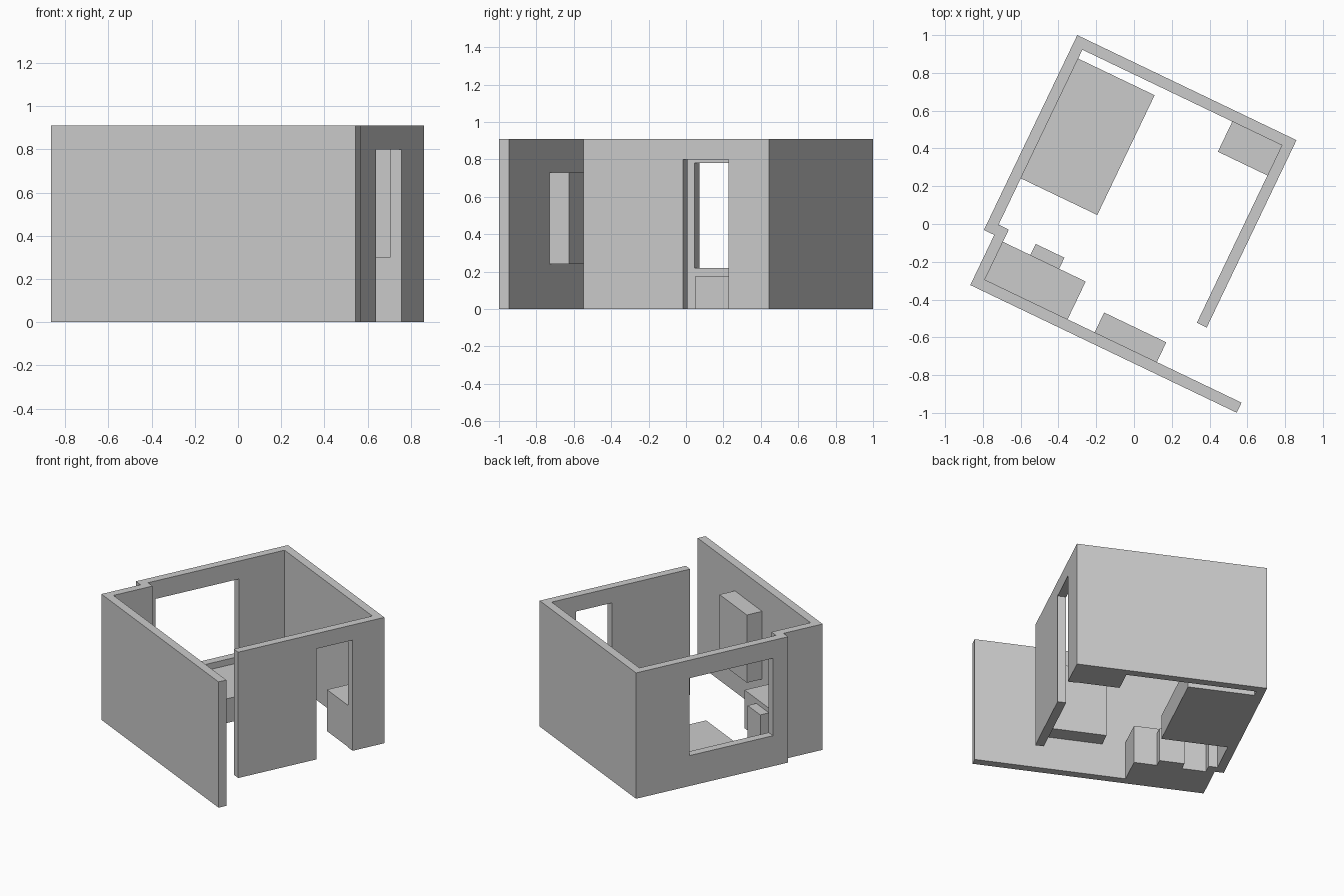
import bpy, bmesh
from math import radians
from mathutils import Matrix

if "Cube" in bpy.data.objects:
    bpy.data.objects.remove(bpy.data.objects["Cube"])

# The room is laid out on its own axes, then turned about z
TURN = Matrix.Rotation(radians(-25.6), 4, 'Z')
HEIGHT = 0.91


def prism(name, outline, z0, z1):
    """Extrude a floor-plan outline from z0 to z1."""
    bm = bmesh.new()
    face = bm.faces.new([bm.verts.new((x, y, z0)) for x, y in outline])
    ext = bmesh.ops.extrude_face_region(bm, geom=[face])
    top = [v for v in ext["geom"] if isinstance(v, bmesh.types.BMVert)]
    bmesh.ops.translate(bm, verts=top, vec=(0, 0, z1 - z0))
    bmesh.ops.recalc_face_normals(bm, faces=bm.faces)
    bm.transform(TURN)
    mesh = bpy.data.meshes.new(name)
    bm.to_mesh(mesh)
    bm.free()
    obj = bpy.data.objects.new(name, mesh)
    bpy.context.collection.objects.link(obj)
    return obj


def block(name, x0, x1, y0, y1, z0, z1):
    return prism(name, [(x0, y0), (x1, y0), (x1, y1), (x0, y1)], z0, z1)


# Wall strip: outer side first, then back along the inner side
walls = prism("walls", [
    (0.922, -0.666), (-0.642, -0.666), (-0.642, -0.372), (-0.703, -0.372),
    (-0.703, 0.772), (0.584, 0.772), (0.584, -0.328),
    (0.526, -0.328), (0.526, 0.714), (-0.645, 0.714), (-0.645, -0.313),
    (-0.585, -0.313), (-0.585, -0.607), (0.922, -0.607)], 0, HEIGHT)

# Doorway in the right wall and window in the left wall
cutters = [block("doorway_cutter", 0.45, 0.65, 0.262, 0.533, -0.1, 0.80),
           block("window_cutter", -0.78, -0.60, -0.258, 0.37, 0.22, 0.78)]
bpy.context.view_layer.objects.active = walls
for cutter in cutters:
    cutter.hide_render = True
    mod = walls.modifiers.new(cutter.name, 'BOOLEAN')
    mod.operation = 'DIFFERENCE'
    mod.solver = 'EXACT'
    mod.object = cutter
    bpy.ops.object.modifier_apply(modifier=mod.name)
    bpy.data.objects.remove(cutter)

# Furniture blocks
block("bed", -0.645, -0.196, -0.041, 0.662, 0, 0.175)
block("desk", -0.585, -0.099, -0.607, -0.385, 0, 0.277)
block("chair", -0.424, -0.255, -0.385, -0.32, 0, 0.243)
block("wall_cabinet", 0.06, 0.425, -0.607, -0.491, 0.24, 0.73)
block("corner_dresser", 0.235, 0.526, 0.537, 0.714, 0, 0.30)
